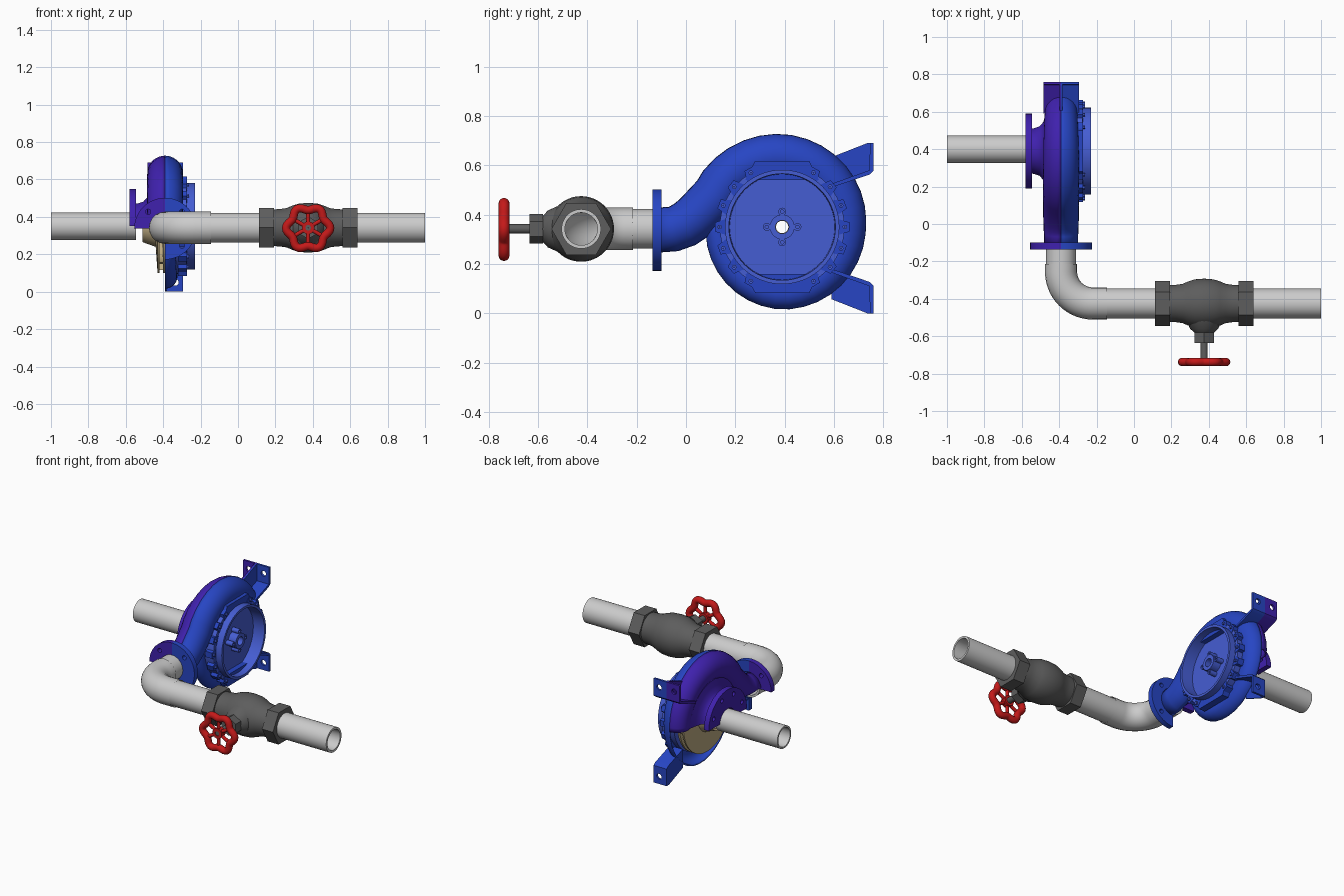
import bpy, bmesh
from math import sin, cos, pi, radians, hypot
from mathutils import Vector

if "Cube" in bpy.data.objects:
    bpy.data.objects.remove(bpy.data.objects["Cube"])


def material(name, r, g, b):
    m = bpy.data.materials.new(name)
    m.diffuse_color = (r, g, b, 1)
    m.use_nodes = True
    m.node_tree.nodes["Principled BSDF"].inputs["Base Color"].default_value = m.diffuse_color
    return m


BLUE = material("blue", 0.02, 0.06, 0.55)
COVER = material("light_blue", 0.06, 0.11, 0.65)
PURPLE = material("purple", 0.05, 0.015, 0.42)
TAN = material("tan", 0.5, 0.4, 0.22)
RED = material("red", 0.55, 0.01, 0.01)
DARK = material("dark_grey", 0.11, 0.11, 0.11)
PIPE = None
PX, PY, PZ = -0.39, 0.39, 0.35      # pump centre
VX, VY, VZ = 0.375, -0.425, 0.342   # valve centre


def smooth(ob):
    bpy.ops.object.select_all(action='DESELECT')
    ob.select_set(True)
    bpy.context.view_layer.objects.active = ob
    bpy.ops.object.shade_smooth_by_angle(angle=radians(35))


def finish(name, bm, mat):
    bmesh.ops.recalc_face_normals(bm, faces=bm.faces)
    me = bpy.data.meshes.new(name)
    bm.to_mesh(me)
    bm.free()
    ob = bpy.data.objects.new(name, me)
    bpy.context.collection.objects.link(ob)
    if mat:
        me.materials.append(mat)
    smooth(ob)
    return ob


def lathe(name, profile, origin, axis, mat, start=0, end=360, seg=48):
    """Turn a closed (along, radius) profile about the x or y axis."""
    bm = bmesh.new()
    full = end - start == 360
    n = max(3, round(seg * (end - start) / 360))
    rings = []
    for i in range(n if full else n + 1):
        t = radians(start + (end - start) * i / n)
        rings.append([bm.verts.new(Vector(origin) + Vector(
            (a, r * cos(t), r * sin(t)) if axis == 'X' else (r * cos(t), a, r * sin(t))))
            for a, r in profile])
    k = len(profile)
    for i in range(n):
        p, q = rings[i], rings[(i + 1) % len(rings)]
        for j in range(k):
            bm.faces.new((p[j], p[(j + 1) % k], q[(j + 1) % k], q[j]))
    if not full:
        bm.faces.new(rings[0])
        bm.faces.new(rings[-1])
    return finish(name, bm, mat)


def ring(name, a0, a1, outer, inner, origin, axis, mat, **kw):
    return lathe(name, [(a0, inner), (a0, outer), (a1, outer), (a1, inner)], origin, axis, mat, **kw)


def prism(name, pts, x0, x1, mat):
    """Extrude a y-z outline along x."""
    bm = bmesh.new()
    f = bm.faces.new([bm.verts.new((x0, y, z)) for y, z in pts])
    g = bmesh.ops.extrude_face_region(bm, geom=[f])["geom"]
    bmesh.ops.translate(bm, vec=(x1 - x0, 0, 0), verts=[v for v in g if isinstance(v, bmesh.types.BMVert)])
    return finish(name, bm, mat)


def tube(name, pts, r, mat, cyclic=False):
    cu = bpy.data.curves.new(name, 'CURVE')
    cu.dimensions = '3D'
    cu.bevel_depth, cu.bevel_resolution = r, 8
    sp = cu.splines.new('POLY')
    sp.points.add(len(pts) - 1)
    for p, c in zip(sp.points, pts):
        p.co = (*c, 1)
    sp.use_cyclic_u = cyclic
    ob = bpy.data.objects.new(name, cu)
    bpy.context.collection.objects.link(ob)
    if mat:
        cu.materials.append(mat)
    bpy.ops.object.select_all(action='DESELECT')
    ob.select_set(True)
    bpy.context.view_layer.objects.active = ob
    bpy.ops.object.convert(target='MESH')
    smooth(bpy.context.object)


def drill(ob, spots, r, axis):
    """Cut round holes through an object, then drop the cutters."""
    for s in spots:
        bpy.ops.mesh.primitive_cylinder_add(
            vertices=16, radius=r, depth=0.08, location=s,
            rotation=(0, pi / 2, 0) if axis == 'X' else (pi / 2, 0, 0))
        c = bpy.context.object
        m = ob.modifiers.new("hole", 'BOOLEAN')
        m.operation, m.object, m.solver = 'DIFFERENCE', c, 'EXACT'
        bpy.context.view_layer.objects.active = ob
        bpy.ops.object.modifier_apply(modifier=m.name)
        bpy.data.objects.remove(c)


# Volute path: spiral around the pump centre, then an S-bend to the outlet
KEYS = [(-190, .302, .043), (-90, .33, .06), (0, .335, .075), (90, .372, .09), (150, .39, .092)]
path = []
for d in range(-185, 156, 10):
    for (d0, o0, r0), (d1, o1, r1) in zip(KEYS, KEYS[1:]):
        if d <= d1 or d1 == 150:
            f = min(1, (d - d0) / (d1 - d0))
            out, r = o0 + (o1 - o0) * f, r0 + (r1 - r0) * f
            break
    t = radians(d)
    span = 120 + 60 * min(1, max(0, (d - 100) / 50))
    path.append((PY + (out - r) * cos(t), PZ + (out - r) * sin(t), r, span))
path += [(y, z, r, 180) for y, z, r in
         [(.06, .413, .091), (.03, .385, .09), (-.005, .36, .089), (-.05, .342, .087), (-.115, .337, .086)]]


def volute(name, side, mat):
    bm = bmesh.new()
    rows = []
    for i, (y, z, r, span) in enumerate(path):
        a, b = path[max(0, i - 1)], path[min(len(path) - 1, i + 1)]
        ty, tz = b[0] - a[0], b[1] - a[1]
        ln = hypot(ty, tz)
        ny, nz = tz / ln, -ty / ln
        rows.append([])
        for j in range(13):
            p = radians(span * j / 12)
            rows[-1].append(bm.verts.new((PX + side * r * sin(p), y + ny * r * cos(p), z + nz * r * cos(p))))
    for p, q in zip(rows, rows[1:]):
        for j in range(12):
            bm.faces.new((p[j], p[j + 1], q[j + 1], q[j]))
    if side < 0:    # cutaway: only the upper part of the inlet half remains
        bmesh.ops.bisect_plane(bm, geom=bm.verts[:] + bm.edges[:] + bm.faces[:],
                               plane_co=(0, 0, .348), plane_no=(0, 0, 1), clear_inner=True)
    ob = finish(name, bm, mat)
    m = ob.modifiers.new("wall", 'SOLIDIFY')
    m.thickness, m.offset = .01, 0


volute("casing_back_half", 1, BLUE)
volute("casing_cutaway_half", -1, PURPLE)

# Inlet neck and flange, cut in half
O = (PX, PY, PZ)
neck = [(-.16, .12), (-.145, .122), (-.115, .132), (-.095, .155), (-.085, .19), (-.075, .25)]
lathe("inlet_neck", neck + [(-.065, .25), (-.073, .185), (-.085, .15), (-.11, .11), (-.16, .09)],
      O, 'X', PURPLE, start=0, end=180)
fl = ring("inlet_flange", -.19, -.155, .2, .074, O, 'X', PURPLE, start=0, end=180)
drill(fl, [(PX - .17, PY + .16 * cos(radians(a)), PZ + .16 * sin(radians(a))) for a in (22.5, 67.5, 112.5, 157.5)],
      .014, 'X')

# Outlet flange: full blue half and upper purple quarter
F = (PX, 0, .337)
for name, s, e, mat, angs in [("outlet_flange_back", -90, 90, BLUE, (-45, 45)),
                              ("outlet_flange_cutaway", 90, 180, PURPLE, (135,))]:
    fl = ring(name, -.135, -.1, .165, .077, F, 'Y', mat, start=s, end=e)
    drill(fl, [(PX + .128 * cos(radians(a)), -.117, .337 + .128 * sin(radians(a))) for a in angs], .014, 'Y')

# Motor-side cover with rim, recess and hub
lathe("back_cover", [(.03, .028), (.03, .253), (.115, .253), (.115, .232), (.16, .232), (.16, .216),
                     (.08, .213), (.08, .05), (.135, .05), (.135, .027)], O, 'X', COVER, seg=64)
for i in range(4):
    c, s = cos(i * pi / 2), sin(i * pi / 2)
    ring("hub_lug", .07, .13, .016, .007, (PX, PY + .062 * c, PZ + .062 * s), 'X', COVER, seg=16)


def polar(r, deg):
    return (PY + r * cos(radians(deg)), PZ + r * sin(radians(deg)))


# Clamp lugs with bolts round the cover, wide pads above and below
for i in range(18):
    a = i * 20
    if min(abs(a - 90), abs(a - 270)) < 25:
        continue
    prism("cover_lug", [polar(.23, a - 8), polar(.273, a - 4), polar(.273, a + 4), polar(.23, a + 8)],
          -.32, -.272, BLUE)
    ring("cover_bolt", -.01, .01, .01, .002, (-.272, *polar(.254, a)), 'X', COVER, seg=6)
for s in (1, -1):
    prism("cover_pad", [(PY - .15, PZ + s * .19), (PY - .11, PZ + s * .267),
                        (PY + .11, PZ + s * .267), (PY + .15, PZ + s * .19)], -.32, -.274, BLUE)

# Mounting feet: L-shaped plate, web and bolt hole per half
PLATE = [(.59, .51), (.745, .563), (.76, .577), (.76, .69), (.746, .69), (.744, .58), (.59, .525)]
WEB = [(.59, .515), (.75, .572), (.75, .69), (.735, .69), (.59, .633)]
for name, side, up, mat in [("upper_foot_back", 1, True, BLUE), ("upper_foot_cutaway", -1, True, PURPLE),
                            ("lower_foot", 1, False, BLUE)]:
    def flip(pts):
        return [(y, z if up else .69 - z) for y, z in pts]
    p = prism(name, flip(PLATE), PX, PX + side * .095, mat)
    drill(p, [(PX + side * .055, .75, .64 if up else .05)], .018, 'Y')
    prism(name + "_web", flip(WEB), PX, PX + side * .008, mat)

# Impeller: back plate, front shroud and curved vanes
lathe("impeller_plate", [(.005, .025), (.005, .25), (-.01, .25), (-.015, .06), (-.07, .035), (-.07, .025)],
      O, 'X', TAN)
lathe("impeller_shroud", [(-.12, .085), (-.05, .11), (-.04, .25), (-.03, .25), (-.04, .11), (-.11, .075)],
      O, 'X', TAN)
for i in range(6):
    arc = [(.08 + .168 * k / 6, i * 60 - 70 * k / 6) for k in range(7)]
    prism("impeller_vane", [polar(r, a) for r, a in arc] + [polar(r, a + 4) for r, a in reversed(arc)],
          PX - .034, PX - .005, TAN)

# Pipework
ring("inlet_pipe", -1, -.545, .073, .062, (0, .4, PZ), 'X', PIPE)
ring("outlet_pipe", -.225, -.1, .08, .066, (PX, 0, VZ), 'Y', PIPE)
bend = [(PX, -.215, VZ)]
for i in range(15):
    t = pi + pi / 2 * i / 14
    bend.append((-.22 + .17 * cos(t), -.255 + .17 * sin(t), VZ))
tube("elbow", bend + [(-.145, VY, VZ)], .086, PIPE)
ring("valve_inlet_pipe", -.16, .15, .08, .066, (0, VY, VZ), 'X', PIPE)
ring("discharge_pipe", .6, 1, .08, .066, (0, VY, VZ), 'X', PIPE)

# Globe valve: body, hexagon ends, bonnet, stem
half = [(.185, .098), (.15, .1), (.115, .105), (.085, .118), (.05, .129), (0, .133)]
lathe("valve_body", [(.185, .07)] + half + [(-a, r) for a, r in half[-2::-1]] + [(-.185, .07)],
      (VX, VY, VZ), 'X', DARK)
for s in (1, -1):
    ring("valve_end_nut", s * .183, s * .263, .121, .075, (VX, VY, VZ), 'X', DARK, seg=6)
lathe("valve_bonnet", [(-.09, .01), (-.09, .095), (-.135, .075), (-.158, .05), (-.158, .01)], (VX, VY, VZ), 'Y', DARK)
ring("bonnet_nut", -.155, -.21, .06, .01, (VX, VY, VZ), 'Y', DARK, seg=6, start=30, end=390)
lathe("valve_stem", [(-.2, 0.001), (-.2, .019), (-.325, .019), (-.325, .001)], (VX, VY, VZ), 'Y', DARK, seg=24)

# Handwheel: wavy rim, spokes and hub
WY = -.738
rim = [(VX + r * cos(t), WY, VZ - .002 + r * sin(t))
       for t in [2 * pi * i / 72 for i in range(72)] for r in [.107 + .011 * cos(6 * t)]]
tube("handwheel_rim", rim, .022, RED, cyclic=True)
for i in range(6):
    t = radians(30 + 60 * i)
    tube("handwheel_spoke", [(VX + r * cos(t), WY, VZ + r * sin(t)) for r in (.02, .1)], .011, RED)
ring("handwheel_hub", WY - .016, WY + .022, .034, .015, (VX, 0, VZ), 'Y', RED, seg=24)
